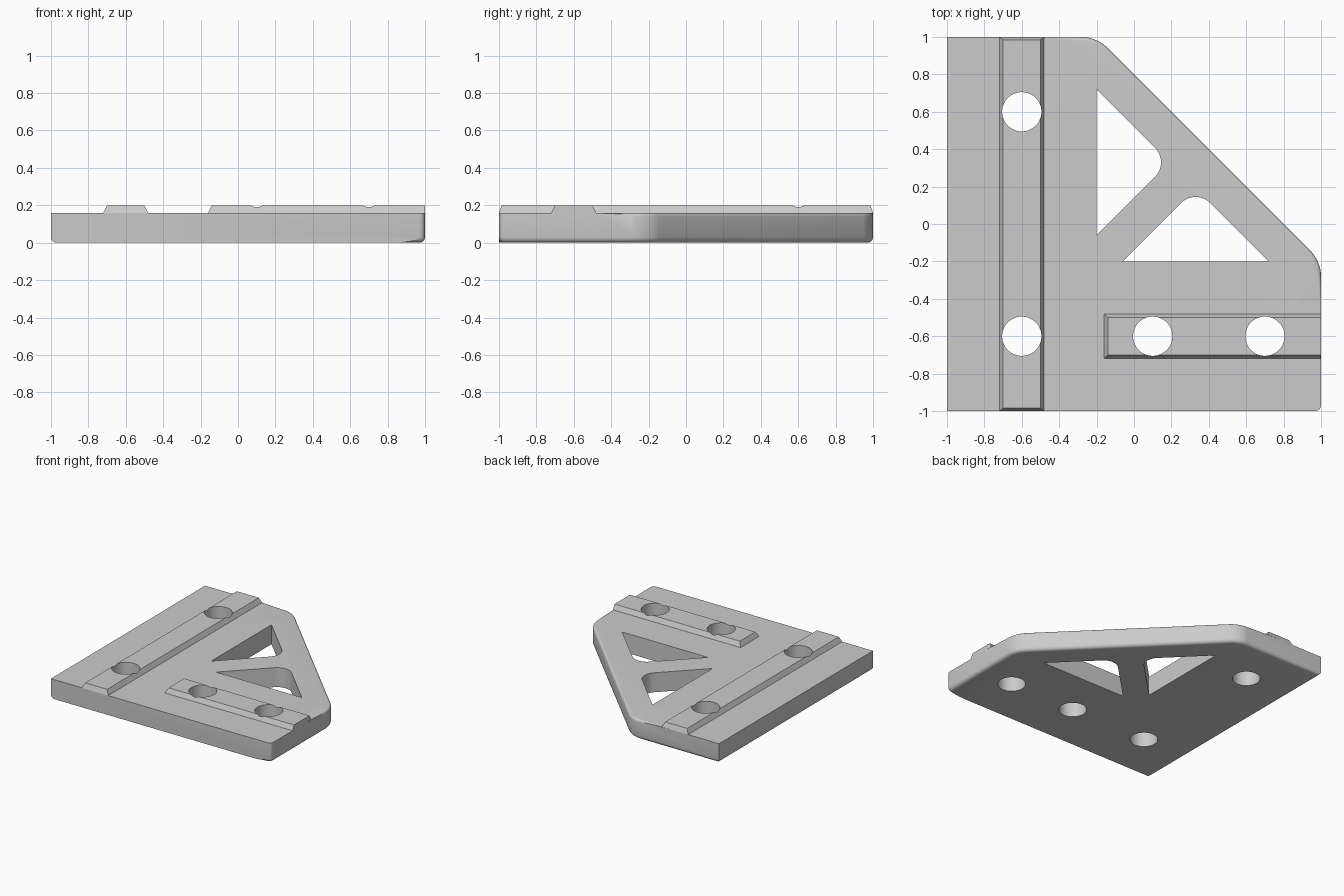
import bpy
import bmesh
from mathutils import Vector

TOP, RIB_TOP = 0.16, 0.2

old = bpy.data.objects.get("Cube")
if old:
    bpy.data.objects.remove(old, do_unlink=True)

grey = bpy.data.materials.new("plain grey")
grey.use_nodes = True
grey.diffuse_color = (0.6, 0.6, 0.6, 1)
grey.node_tree.nodes["Principled BSDF"].inputs["Base Color"].default_value = (0.6, 0.6, 0.6, 1)


def prism(outline, z0, z1):
    """Upright prism over a counter-clockwise outline."""
    bm = bmesh.new()
    base = bm.faces.new([bm.verts.new((x, y, z0)) for x, y in outline])
    top = bmesh.ops.extrude_face_region(bm, geom=[base])["geom"]
    verts = [v for v in top if isinstance(v, bmesh.types.BMVert)]
    bmesh.ops.translate(bm, verts=verts, vec=(0, 0, z1 - z0))
    bmesh.ops.recalc_face_normals(bm, faces=bm.faces)
    return bm


def round_edges(bm, rule, size, segments):
    """Round the edges whose midpoint and direction satisfy the rule."""
    edges = []
    for e in bm.edges:
        a, b = e.verts
        if rule((a.co + b.co) / 2, (b.co - a.co).normalized()):
            edges.append(e)
    bmesh.ops.bevel(bm, geom=edges, offset=size, segments=segments,
                    profile=0.5, affect='EDGES', clamp_overlap=True)


def finish(bm, name):
    mesh = bpy.data.meshes.new(name)
    bm.to_mesh(mesh)
    bm.free()
    mesh.materials.append(grey)
    obj = bpy.data.objects.new(name, mesh)
    bpy.context.collection.objects.link(obj)
    return obj


def activate(obj):
    bpy.ops.object.select_all(action='DESELECT')
    obj.select_set(True)
    bpy.context.view_layer.objects.active = obj


def cut(obj, cutters):
    activate(obj)
    for cutter in cutters:
        mod = obj.modifiers.new("cut", 'BOOLEAN')
        mod.operation = 'DIFFERENCE'
        mod.solver = 'EXACT'
        mod.object = cutter
        bpy.ops.object.modifier_apply(modifier=mod.name)
    bpy.ops.object.shade_smooth_by_angle(angle=0.5)


def upright_at(*points):
    """Rule for vertical edges standing at the given plan points."""
    return lambda mid, d: abs(d.z) > 0.9 and any(
        (mid.xy - Vector(p)).length < 0.01 for p in points)


# Corner plate: diagonal side, rounded corners and rounded lower rim
bm = prism([(-1, -1), (1, -1), (1, -0.2), (-0.2, 1), (-1, 1)], 0, TOP)
round_edges(bm, upright_at((1, -0.2), (-0.2, 1)), 0.075, 8)
round_edges(bm, upright_at((1, -1)), 0.03, 4)
round_edges(bm, lambda m, d: m.z < 0.001 and m.y > -0.999, 0.03, 4)
round_edges(bm, lambda m, d: m.z > TOP - 0.001 and d.x * d.y < -0.01 and m.y > -0.5, 0.02, 4)
plate = finish(bm, "corner_plate")


# Raised ribs: sloped sides, each end sloped by its own amount
def rib(name, x0, x1, y0, y1, left, right, front, back):
    bm = prism([(x0, y0), (x1, y0), (x1, y1), (x0, y1)], TOP, RIB_TOP)
    mid = Vector(((x0 + x1) / 2, (y0 + y1) / 2))
    for v in bm.verts:
        if v.co.z > TOP + 0.01:
            v.co.x += left if v.co.x < mid.x else -right
            v.co.y += front if v.co.y < mid.y else -back
    return finish(bm, name)


long_rib = rib("long_rib", -0.72, -0.48, -1, 1, 0.02, 0.02, 0.015, 0.015)
short_rib = rib("short_rib", -0.16, 1, -0.72, -0.48, 0.02, 0, 0.02, 0.02)

# Bolt hole cutters
holes = []
for x, y in [(-0.6, 0.6), (-0.6, -0.6), (0.1, -0.6), (0.7, -0.6)]:
    bm = bmesh.new()
    bmesh.ops.create_cone(bm, cap_ends=True, segments=48, radius1=0.105,
                          radius2=0.105, depth=1)
    bmesh.ops.translate(bm, verts=bm.verts, vec=(x, y, 0))
    holes.append(finish(bm, "hole_cutter"))

# Triangular window cutters, the second mirrored across the plate's diagonal
windows = []
triangle = [(-0.2, -0.06), (0.19, 0.33), (-0.2, 0.72)]
for outline in (triangle, [(y, x) for x, y in reversed(triangle)]):
    bm = prism(outline, -0.5, 0.5)
    round_edges(bm, upright_at(outline[1]), 0.11, 10)
    windows.append(finish(bm, "window_cutter"))

cut(plate, holes + windows)
cut(long_rib, holes[:2])
cut(short_rib, holes[2:])

for cutter in holes + windows:
    bpy.data.objects.remove(cutter, do_unlink=True)
